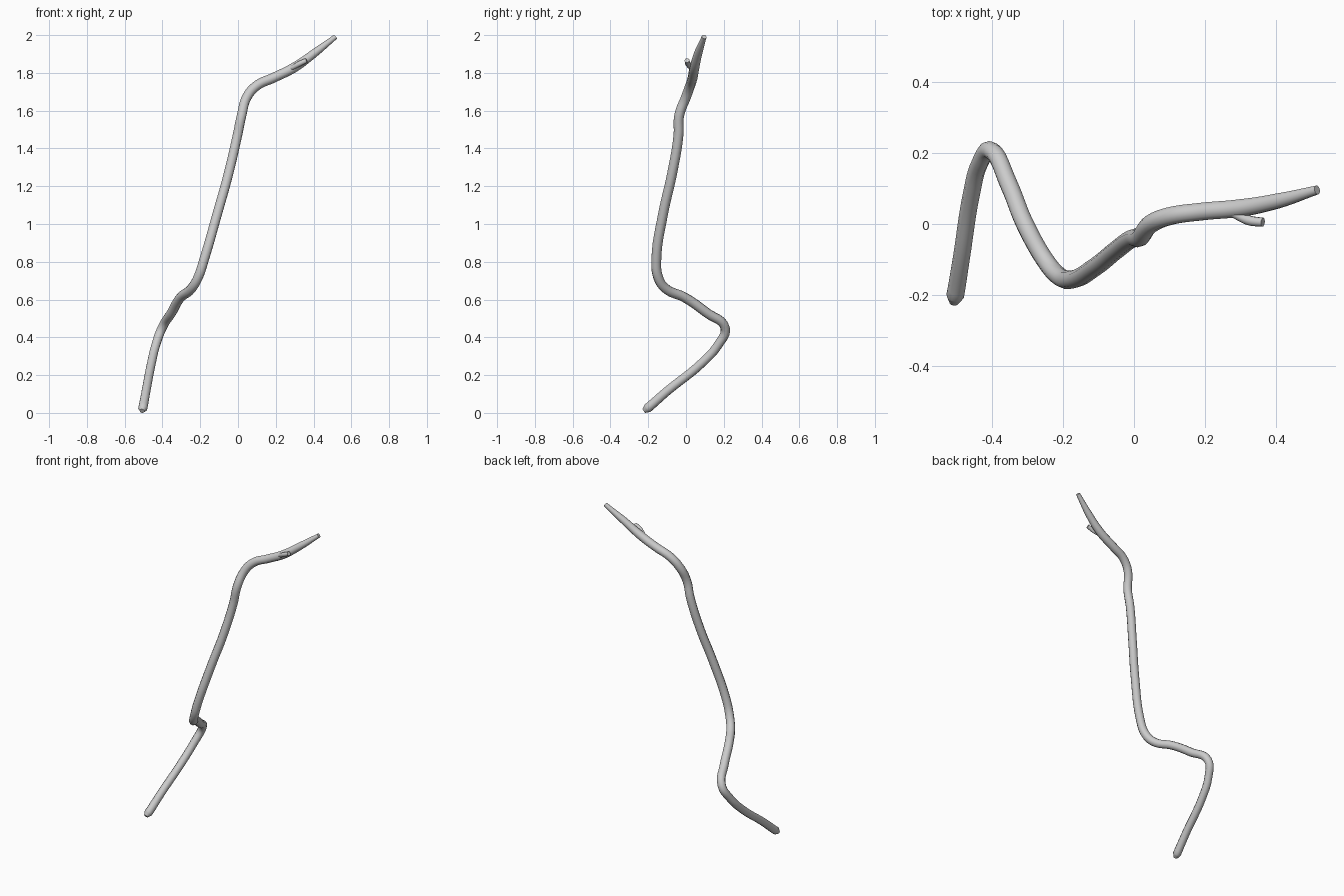
import bpy
import math


def branch(name, pts):
    """Round tapered branch through (x, y, z, radius) points."""
    cu = bpy.data.curves.new(name, 'CURVE')
    cu.dimensions = '3D'
    cu.bevel_depth = 1.0
    cu.bevel_resolution = 3
    cu.resolution_u = 6
    cu.use_fill_caps = True
    sp = cu.splines.new('BEZIER')
    sp.bezier_points.add(len(pts) - 1)
    for bp, (x, y, z, r) in zip(sp.bezier_points, pts):
        bp.co = (x, y, z)
        bp.radius = r
        bp.handle_left_type = bp.handle_right_type = 'AUTO'
    ob = bpy.data.objects.new(name, cu)
    bpy.context.collection.objects.link(ob)
    bpy.ops.object.select_all(action='DESELECT')
    ob.select_set(True)
    bpy.context.view_layer.objects.active = ob
    bpy.ops.object.convert(target='MESH')
    bpy.ops.object.shade_smooth_by_angle(angle=math.radians(55))
    return bpy.context.object


# Main crooked stick, from the blunt foot to the thin tip
branch("stick", [
    (-0.508, -0.222, 0.010, 0.013),
    (-0.504, -0.203, 0.025, 0.025),
    (-0.487, -0.100, 0.115, 0.024),
    (-0.458, 0.085, 0.265, 0.024),
    (-0.435, 0.170, 0.360, 0.024),
    (-0.402, 0.207, 0.450, 0.025),
    (-0.352, 0.110, 0.530, 0.026),
    (-0.305, -0.005, 0.610, 0.026),
    (-0.245, -0.110, 0.660, 0.026),
    (-0.210, -0.148, 0.720, 0.026),
    (-0.180, -0.157, 0.810, 0.026),
    (-0.108, -0.120, 1.060, 0.026),
    (-0.052, -0.075, 1.260, 0.026),
    (-0.003, -0.040, 1.470, 0.026),
    (0.019, -0.036, 1.575, 0.026),
    (0.047, 0.000, 1.672, 0.026),
    (0.100, 0.022, 1.733, 0.026),
    (0.190, 0.035, 1.775, 0.026),
    (0.300, 0.045, 1.830, 0.026),
    (0.405, 0.065, 1.905, 0.022),
    (0.516, 0.096, 1.991, 0.013),
])

# Short side twig near the tip
branch("twig", [
    (0.262, 0.042, 1.816, 0.012),
    (0.295, 0.023, 1.831, 0.013),
    (0.325, 0.010, 1.848, 0.014),
    (0.363, 0.005, 1.866, 0.013),
])
